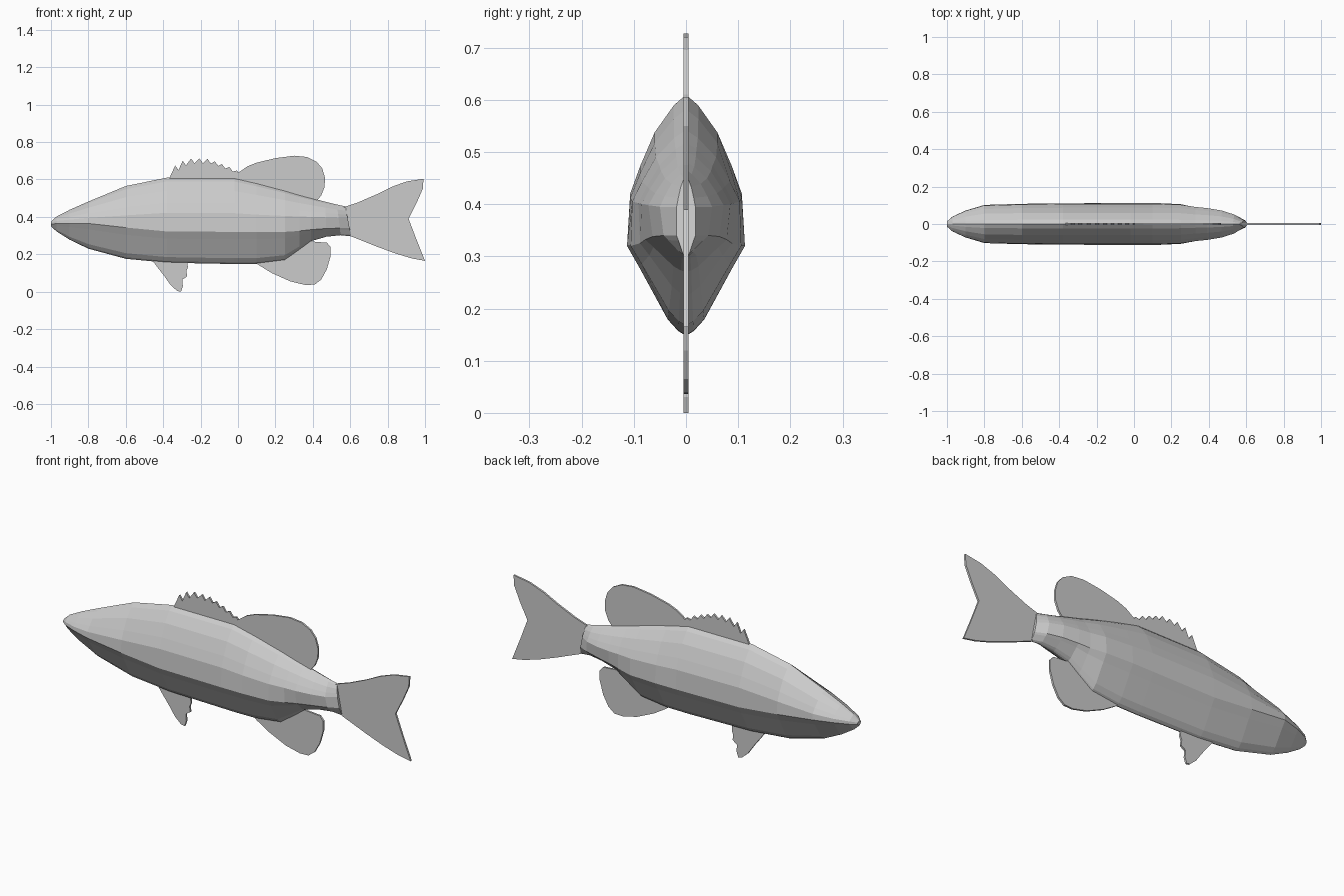
import bpy, bmesh

grey = bpy.data.materials.new("fish_grey")
grey.diffuse_color = (0.6, 0.6, 0.6, 1)


def finish(bm, name):
    bmesh.ops.recalc_face_normals(bm, faces=bm.faces)
    mesh = bpy.data.meshes.new(name)
    bm.to_mesh(mesh)
    bm.free()
    mesh.materials.append(grey)
    obj = bpy.data.objects.new(name, mesh)
    bpy.context.collection.objects.link(obj)
    return obj


def fin(name, outline, thickness=0.01):
    """Thin upright plate from an x-z outline."""
    bm = bmesh.new()
    base = bm.faces.new([bm.verts.new((x, -thickness / 2, z)) for x, z in outline])
    ext = bmesh.ops.extrude_face_region(bm, geom=[base])
    moved = [v for v in ext["geom"] if isinstance(v, bmesh.types.BMVert)]
    bmesh.ops.translate(bm, verts=moved, vec=(0, thickness, 0))
    caps = [f for f in bm.faces if len(f.verts) > 4]
    bmesh.ops.triangulate(bm, faces=caps)
    return finish(bm, name)


# Body stations: x, top z, upper side z, upper width, crease z, crease width, bottom z
STATIONS = [
    (-1.00, 0.375, 0.369, 0.012, 0.362, 0.014, 0.350),
    (-0.97, 0.402, 0.378, 0.038, 0.364, 0.040, 0.322),
    (-0.90, 0.438, 0.385, 0.070, 0.366, 0.072, 0.278),
    (-0.80, 0.482, 0.395, 0.098, 0.365, 0.102, 0.230),
    (-0.60, 0.565, 0.408, 0.104, 0.343, 0.108, 0.176),
    (-0.38, 0.610, 0.422, 0.106, 0.322, 0.110, 0.155),
    (-0.02, 0.610, 0.420, 0.107, 0.320, 0.113, 0.148),
    (0.10, 0.582, 0.412, 0.107, 0.320, 0.113, 0.149),
    (0.25, 0.542, 0.405, 0.103, 0.320, 0.106, 0.168),
    (0.33, 0.518, 0.402, 0.091, 0.325, 0.088, 0.225),
    (0.39, 0.502, 0.400, 0.085, 0.332, 0.078, 0.270),
    (0.47, 0.481, 0.398, 0.072, 0.338, 0.064, 0.294),
    (0.54, 0.466, 0.395, 0.050, 0.340, 0.043, 0.302),
    (0.59, 0.456, 0.395, 0.018, 0.340, 0.018, 0.296),
]


def half_section(top, uz, uw, cz, cw, bot):
    """Points down one flank, from back to belly."""
    return [
        (0.0, top),
        (uw * 0.22, top + (uz - top) * 0.11),
        (uw * 0.56, top + (uz - top) * 0.38),
        (uw * 0.82, top + (uz - top) * 0.72),
        (uw, uz),
        (cw, cz),
        (cw * 0.80, cz + (bot - cz) * 0.23),
        (cw * 0.31, cz + (bot - cz) * 0.82),
        (cw * 0.13, cz + (bot - cz) * 0.95),
        (0.0, bot),
    ]


bm = bmesh.new()
rings = []
for x, *rest in STATIONS:
    half = half_section(*rest)
    loop = half + [(-y, z) for y, z in half[-2:0:-1]]
    # The tail root leans backwards towards the belly
    lean = -0.19 * max(0.0, min(1.0, (x - 0.45) / 0.14))
    rings.append([bm.verts.new((x + lean * (z - 0.375), y, z)) for y, z in loop])
n = len(rings[0])
for a, b in zip(rings, rings[1:]):
    for i in range(n):
        j = (i + 1) % n
        bm.faces.new((a[i], a[j], b[j], b[i]))
bm.faces.new(rings[0])
bm.faces.new(rings[-1])
finish(bm, "body")

# Spiny front back fin: a peak and a notch for every spine
peaks = [(-0.33, 0.675), (-0.29, 0.70), (-0.245, 0.712), (-0.20, 0.712),
         (-0.157, 0.71), (-0.118, 0.697), (-0.08, 0.683), (-0.04, 0.667), (0.0, 0.648)]
spiny = [(-0.37, 0.60)]
for x, z in peaks:
    spiny += [(x - 0.006, z), (x + 0.012, z - 0.025)]
fin("spiny_back_fin", spiny + [(0.02, 0.58), (-0.18, 0.58)])

# Rounded rear back fin
fin("soft_back_fin", [
    (0.0, 0.59), (0.0, 0.635), (0.05, 0.67), (0.10, 0.69), (0.20, 0.714), (0.30, 0.727),
    (0.37, 0.720), (0.42, 0.695), (0.45, 0.66), (0.465, 0.61), (0.463, 0.56),
    (0.445, 0.515), (0.42, 0.485), (0.36, 0.48), (0.18, 0.54)])

# Rounded fin under the tail
fin("belly_rear_fin", [
    (0.09, 0.16), (0.11, 0.143), (0.18, 0.10), (0.28, 0.055), (0.36, 0.036), (0.41, 0.038),
    (0.445, 0.065), (0.475, 0.12), (0.495, 0.19), (0.495, 0.24), (0.475, 0.262),
    (0.40, 0.268), (0.36, 0.28), (0.24, 0.20)])

# Small ragged fin under the belly
fin("belly_front_fin", [
    (-0.46, 0.17), (-0.43, 0.13), (-0.395, 0.085), (-0.36, 0.035), (-0.325, 0.004),
    (-0.305, 0.0), (-0.295, 0.03), (-0.298, 0.065), (-0.272, 0.082), (-0.276, 0.11),
    (-0.268, 0.13), (-0.272, 0.17)])

# Forked tail
fin("tail_fin", [
    (0.565, 0.452), (0.64, 0.477), (0.74, 0.520), (0.82, 0.560), (0.90, 0.589),
    (0.992, 0.604), (0.988, 0.55), (0.955, 0.475), (0.912, 0.39), (0.95, 0.29),
    (1.0, 0.165), (0.93, 0.178), (0.84, 0.205), (0.74, 0.242), (0.60, 0.298)])
